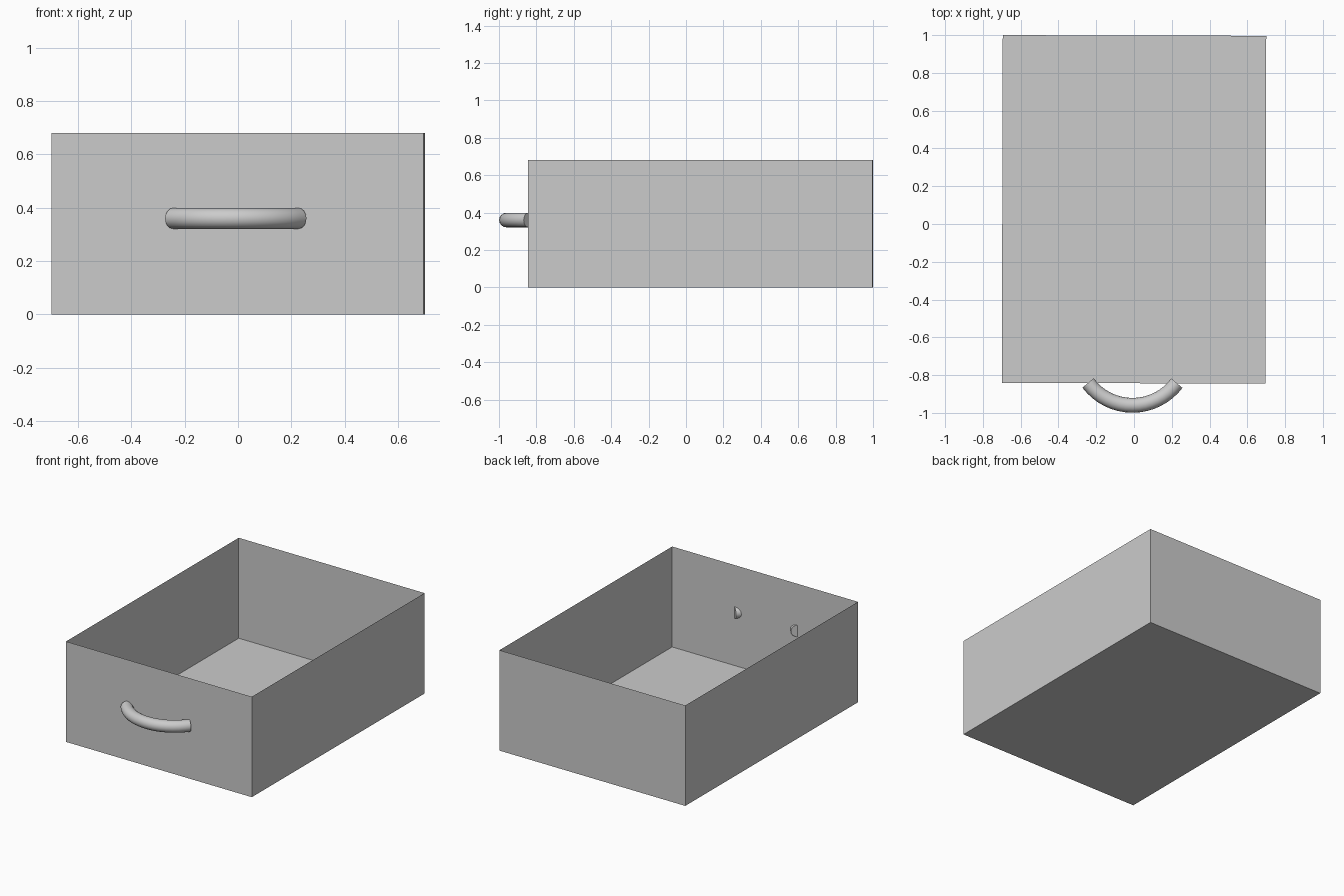
import bpy, bmesh, math
from mathutils import Matrix, Vector

if "Cube" in bpy.data.objects:
    bpy.data.objects.remove(bpy.data.objects["Cube"])

TURN = Matrix.Rotation(-0.0027, 4, 'Z')  # the drawer sits very slightly askew
WIDTH, HEIGHT = 1.395, 0.68
FRONT, BACK = -0.843, 0.998

# Drawer tray: thin-walled box, open at the top
bm = bmesh.new()
bmesh.ops.create_cube(bm, size=1)
bmesh.ops.delete(bm, geom=[f for f in bm.faces if f.normal.z > 0.9], context='FACES_ONLY')
bmesh.ops.scale(bm, vec=(WIDTH, BACK - FRONT, HEIGHT), verts=bm.verts)
bmesh.ops.translate(bm, vec=(0, (BACK + FRONT) / 2, HEIGHT / 2), verts=bm.verts)
bmesh.ops.transform(bm, matrix=TURN, verts=bm.verts)
mesh = bpy.data.meshes.new("drawer_tray")
bm.to_mesh(mesh)
bm.free()
tray = bpy.data.objects.new("drawer_tray", mesh)
bpy.context.collection.objects.link(tray)

# Handle: round bar bent in an arc, its ends just piercing the front panel
TUBE, HALF, SAG, STEPS = 0.039, 0.235, 0.118, 16
radius = (HALF ** 2 + SAG ** 2) / (2 * SAG)
sweep = math.asin(HALF / radius)
curve = bpy.data.curves.new("handle", 'CURVE')
curve.dimensions = '3D'
curve.bevel_depth = TUBE
curve.bevel_resolution = 6
curve.use_fill_caps = True
spline = curve.splines.new('POLY')
spline.points.add(STEPS)
for i, p in enumerate(spline.points):
    a = sweep * (2 * i / STEPS - 1)
    pos = Vector((-0.006 + radius * math.sin(a), -0.96 + radius * (1 - math.cos(a)), 0.36))
    p.co = (*(TURN @ pos), 1)
handle = bpy.data.objects.new("handle", curve)
bpy.context.collection.objects.link(handle)
bpy.ops.object.select_all(action='DESELECT')
handle.select_set(True)
bpy.context.view_layer.objects.active = handle
bpy.ops.object.convert(target='MESH')
bpy.ops.object.shade_smooth_by_angle(angle=math.radians(40))
